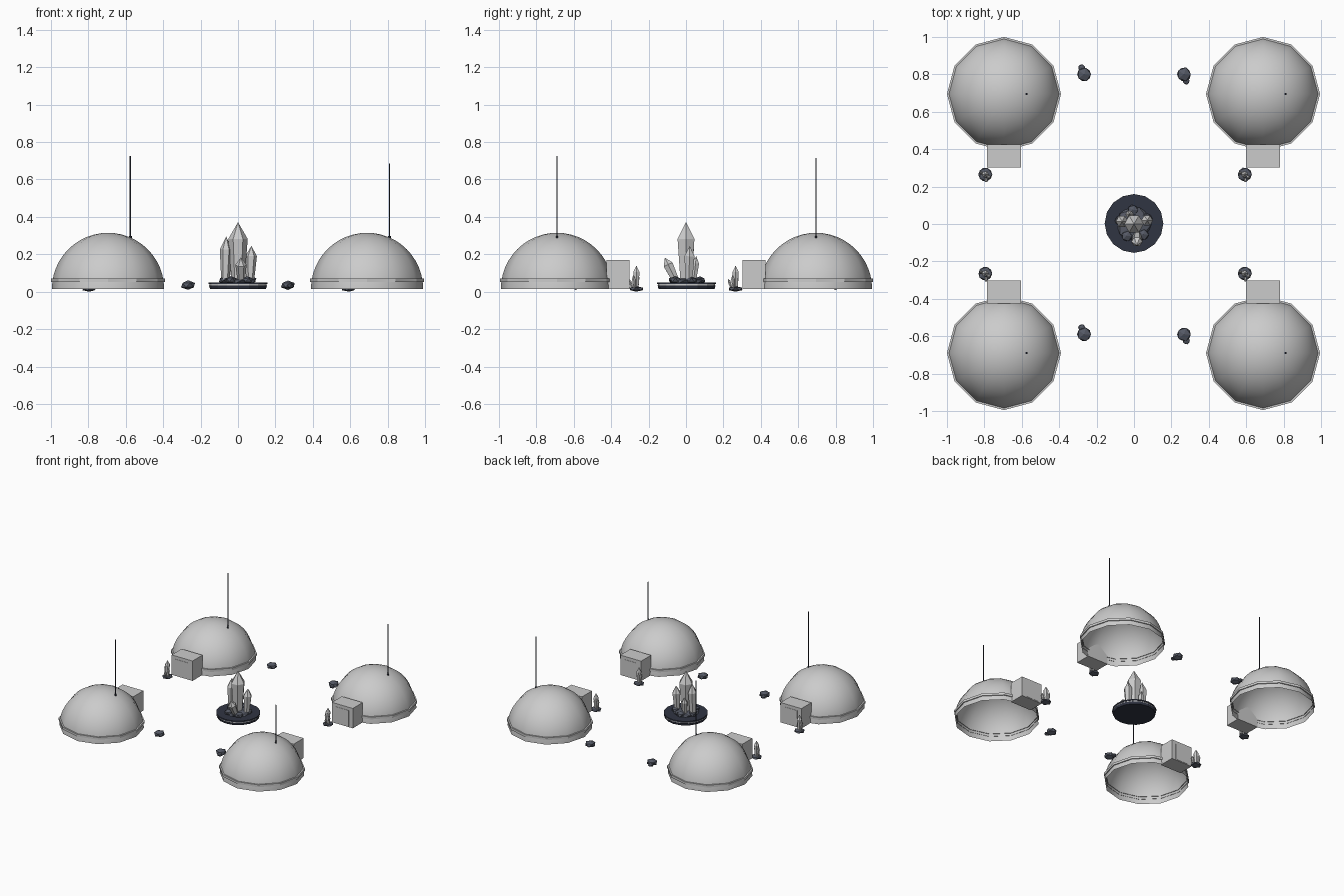
import bpy, bmesh, math, random
from mathutils import Vector, Matrix

if "Cube" in bpy.data.objects:
    bpy.data.objects.remove(bpy.data.objects["Cube"])

random.seed(4)


def material(name, rgb):
    m = bpy.data.materials.new(name)
    m.diffuse_color = (*rgb, 1)
    m.use_nodes = True
    m.node_tree.nodes["Principled BSDF"].inputs["Base Color"].default_value = m.diffuse_color
    return m


ROCK = material("rock_grey", (0.09, 0.10, 0.13))
DARK = material("dark_metal", (0.03, 0.035, 0.055))


def finish(name, bm, mat=None, smooth=None):
    bmesh.ops.recalc_face_normals(bm, faces=bm.faces)
    me = bpy.data.meshes.new(name)
    bm.to_mesh(me)
    bm.free()
    ob = bpy.data.objects.new(name, me)
    bpy.context.collection.objects.link(ob)
    if mat:
        me.materials.append(mat)
    if smooth:
        bpy.ops.object.select_all(action='DESELECT')
        ob.select_set(True)
        bpy.context.view_layer.objects.active = ob
        bpy.ops.object.shade_smooth_by_angle(angle=math.radians(smooth))
    return ob


def lathe(name, profile, centre, n=12, mat=None, smooth=None):
    """Revolve (radius, z) points; radius 0 closes to a pole."""
    bm = bmesh.new()
    rings = []
    for r, z in profile:
        if r == 0:
            rings.append([bm.verts.new((centre[0], centre[1], z))] * n)
        else:
            rings.append([bm.verts.new((centre[0] + r * math.cos(2 * math.pi * i / n),
                                        centre[1] + r * math.sin(2 * math.pi * i / n), z))
                          for i in range(n)])
    for a, b in zip(rings, rings[1:]):
        for i in range(n):
            j = (i + 1) % n
            bm.faces.new(list(dict.fromkeys((a[i], a[j], b[j], b[i]))))
    return finish(name, bm, mat, smooth)


def box(name, centre, size, mat=None):
    bm = bmesh.new()
    bmesh.ops.create_cube(bm, size=1, matrix=Matrix.Translation(centre) @ Matrix.Diagonal((*size, 1)))
    return finish(name, bm, mat)


def rock(name, centre, radius, height, jitter=0.1):
    bm = bmesh.new()
    bmesh.ops.create_icosphere(bm, subdivisions=1, radius=1)
    for v in bm.verts:
        v.co *= 1 + random.uniform(-jitter, jitter * 0.3)
        v.co = Vector(centre) + Vector((v.co.x * radius, v.co.y * radius, v.co.z * height / 2))
    return finish(name, bm, ROCK)


def crystal(name, base, tip, radius, shoulder=0.72, n=6, foot=0.65):
    """Six-sided shard that widens to a shoulder and ends in a point."""
    base, tip = Vector(base), Vector(tip)
    length = (tip - base).length
    ob = lathe(name, [(0, 0), (radius * foot, 0), (radius, length * shoulder), (0, length)], (0, 0), n)
    turn = Vector((0, 0, 1)).rotation_difference(tip - base).to_matrix().to_4x4()
    ob.data.transform(Matrix.Translation(base) @ turn)
    return ob


# Four habitat domes with rim band, airlock, door and antenna
mast_top = {(-1, -1): 0.725, (-1, 1): 0.715, (1, 1): 0.685, (1, -1): 0.585}
R, Z0 = 0.30, 0.015
for (sx, sy), top in mast_top.items():
    cx, cy = (0.69 if sx > 0 else -0.695), (0.695 if sy > 0 else -0.69)
    arc = [math.pi / 2 * i / 12 for i in range(13)]
    prof = [(R * math.cos(a), Z0 + R * math.sin(a)) for a in arc[:-1]] + [(0, Z0 + R)]
    lathe("dome", prof, (cx, cy), smooth=40)
    lathe("dome_rim_band", [(0.295, 0.052), (0.305, 0.052), (0.305, 0.07), (0.29, 0.07)], (cx, cy))
    y_in, y_out = sy * 0.425, sy * 0.303
    box("airlock", (cx, (y_in + y_out) / 2, 0.0925), (0.18, 0.122, 0.155))
    box("airlock_door", (cx, y_out, 0.083), (0.11, 0.004, 0.125))
    mx = cx + 0.12
    lathe("antenna_mast", [(0, 0.28), (0.004, 0.28), (0.004, top), (0, top)], (mx, cy), 6, DARK)
    lathe("antenna_foot", [(0, 0.28), (0.007, 0.28), (0.007, 0.297), (0, 0.297)], (mx, cy), 6, DARK)

    # Small crystal cluster beside the airlock
    kx, ky = (0.592 if sx > 0 else -0.795), sy * 0.265
    rock("cluster_rock", (kx, ky, 0.015), 0.042, 0.03, 0.05)
    crystal("cluster_crystal_tall", (kx, ky, 0.015), (kx, ky, 0.14), 0.019)
    crystal("cluster_crystal_side", (kx + 0.015, ky - 0.01, 0.015), (kx + 0.022, ky - 0.017, 0.09), 0.010)
    crystal("cluster_crystal_low", (kx + 0.003, ky - 0.02, 0.015), (kx + 0.005, ky - 0.04, 0.07), 0.009)
    crystal("cluster_crystal_left", (kx - 0.017, ky + 0.005, 0.015), (kx - 0.024, ky + 0.008, 0.10), 0.010)

    # Loose boulder with a pebble
    bx, by = sx * 0.267, (0.80 if sy > 0 else -0.59)
    rock("boulder", (bx, by, 0.035), 0.042, 0.052, 0.06)
    rock("pebble", (bx + sx * 0.012, by - sx * 0.034, 0.03), 0.022, 0.028)

# Central plinth: stacked discs with a pale seam
C = (0, 0.003)
lathe("plinth_lower", [(0, 0.015), (0.150, 0.015), (0.155, 0.033), (0, 0.033)], C, 16, DARK)
lathe("plinth_seam", [(0, 0.032), (0.153, 0.032), (0.153, 0.041), (0, 0.041)], C, 16)
lathe("plinth_upper", [(0, 0.04), (0.157, 0.04), (0.157, 0.05), (0, 0.05)], C, 16, DARK)

# Rocks heaped around the central crystals
rock("heap_rock", (0, 0, 0.052), 0.105, 0.05, 0.05)
for i in range(5):
    a = 2 * math.pi * i / 5 + 0.4
    rock("heap_stone", (0.075 * math.cos(a), 0.075 * math.sin(a), 0.062), 0.032, 0.045)

# Central crystals: base, tip, radius
for name, base, tip, r in [
    ("main_crystal", (0, 0, 0.05), (0, 0, 0.372), 0.052),
    ("left_crystal", (-0.068, 0.012, 0.05), (-0.063, 0.014, 0.295), 0.033),
    ("right_crystal", (0.065, 0.015, 0.05), (0.072, 0.02, 0.245), 0.031),
    ("front_crystal", (0.018, -0.05, 0.05), (0.015, -0.113, 0.182), 0.030),
    ("back_crystal", (-0.02, 0.04, 0.05), (-0.025, 0.055, 0.19), 0.022),
]:
    crystal(name, base, tip, r)
